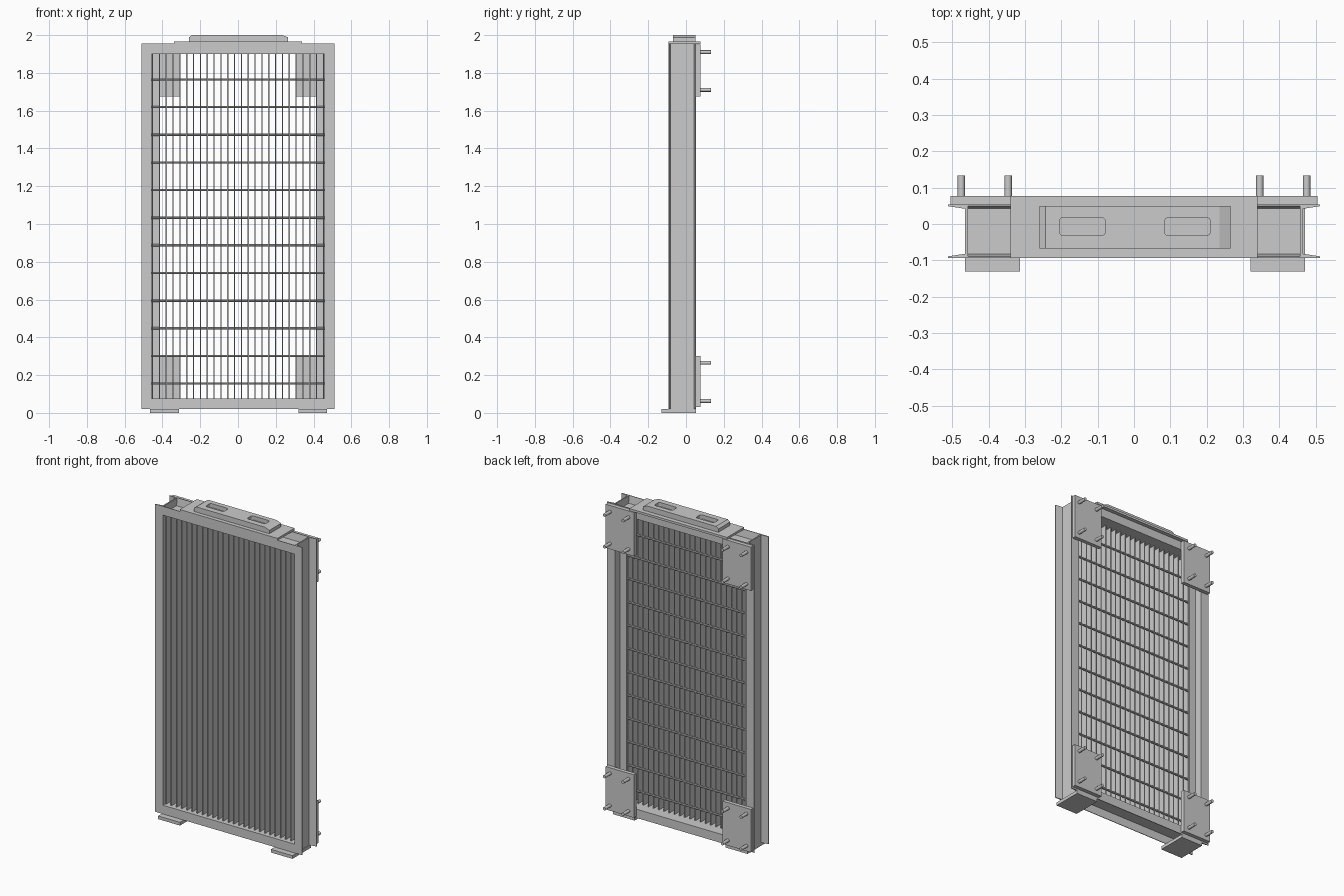
import bpy, bmesh, math
from mathutils import Matrix, Vector

if "Cube" in bpy.data.objects:
    bpy.data.objects.remove(bpy.data.objects["Cube"])


def finish(name, bm):
    bmesh.ops.recalc_face_normals(bm, faces=bm.faces)
    me = bpy.data.meshes.new(name)
    bm.to_mesh(me)
    bm.free()
    ob = bpy.data.objects.new(name, me)
    bpy.context.collection.objects.link(ob)
    return ob


def add_box(bm, x0, x1, y0, y1, z0, z1):
    m = Matrix.Translation(((x0 + x1) / 2, (y0 + y1) / 2, (z0 + z1) / 2))
    m = m @ Matrix.Diagonal((x1 - x0, y1 - y0, z1 - z0, 1))
    bmesh.ops.create_cube(bm, size=1, matrix=m)


def box(name, *dims):
    bm = bmesh.new()
    add_box(bm, *dims)
    return finish(name, bm)


def add_rod(bm, p0, p1, r, seg):
    p0, p1 = Vector(p0), Vector(p1)
    rot = (p1 - p0).to_track_quat('Z', 'Y').to_matrix().to_4x4()
    bmesh.ops.create_cone(bm, cap_ends=True, segments=seg, radius1=r, radius2=r,
                          depth=(p1 - p0).length,
                          matrix=Matrix.Translation((p0 + p1) / 2) @ rot)


def prism(name, pts, sweep):
    bm = bmesh.new()
    face = bm.faces.new([bm.verts.new(p) for p in pts])
    ext = bmesh.ops.extrude_face_region(bm, geom=[face])
    bmesh.ops.translate(bm, vec=sweep,
                        verts=[v for v in ext['geom'] if isinstance(v, bmesh.types.BMVert)])
    return finish(name, bm)


def smooth(ob):
    bpy.ops.object.select_all(action='DESELECT')
    ob.select_set(True)
    bpy.context.view_layer.objects.active = ob
    bpy.ops.object.shade_smooth_by_angle()


# Frame: tapered channels with flanges facing outward (outward offset, y)
channel = [(0, -.093), (.055, -.093), (.055, -.089), (.008, -.082), (.008, .042),
           (.055, .049), (.055, .053), (0, .053)]
for side, s in (("left", -1), ("right", 1)):
    prism(f"{side}_channel", [(s * (.457 + o), y, .02) for o, y in channel], (0, 0, 1.935))
prism("top_channel", [(-.457, y, 1.9 + o) for o, y in channel], (.914, 0, 0))
prism("bottom_channel", [(-.457, y, .075 - o) for o, y in channel], (.914, 0, 0))

# Grating: vertical slats and horizontal tie rods
bm = bmesh.new()
for i in range(26):
    x = -.4525 + i * .0362
    add_box(bm, x - .003, x + .003, -.07, -.012, .075, 1.9)
finish("grating_slats", bm)
bm = bmesh.new()
for i in range(12):
    z = .155 + i * .1464
    add_rod(bm, (-.457, -.012, z), (.457, -.012, z), .006, 8)
smooth(finish("grating_rods", bm))

# Retaining strips behind the grating
for side, s in (("left", -1), ("right", 1)):
    a, b = sorted((s * .457, s * .412))
    box(f"{side}_retaining_strip", a, b, -.006, .002, .075, 1.9)

# Rear mounting plates, each with four studs
for side, s in (("left", -1), ("right", 1)):
    for level, z0, z1, studs in (("lower", .03, .30, (.063, .265)),
                                 ("upper", 1.675, 1.95, (1.71, 1.91))):
        a, b = sorted((s * .505, s * .308))
        box(f"{side}_{level}_mount_plate", a, b, .053, .077, z0, z1)
        bm = bmesh.new()
        for x in (.346, .475):
            for z in studs:
                add_rod(bm, (s * x, .07, z), (s * x, .133, z), .01, 16)
        smooth(finish(f"{side}_{level}_studs", bm))

# Feet
box("left_foot", -.465, -.313, -.13, .053, 0, .02)
box("right_foot", .32, .47, -.13, .053, 0, .02)

# Top cover plate and raised lifting block with two hand slots
box("top_cover_plate", -.34, .34, -.093, .077, 1.953, 1.967)
block = prism("lifting_block",
              [(-.26, -.068, 1.967), (-.26, -.068, 1.988), (-.243, -.068, 2.0),
               (.235, -.068, 2.0), (.266, -.068, 1.988), (.266, -.068, 1.967)],
              (0, .117, 0))
for side, x in (("left", -.142), ("right", .147)):
    bm = bmesh.new()
    add_box(bm, x - .063, x + .063, -.032, .018, 1.975, 2.05)
    upright = [e for e in bm.edges if abs(e.verts[0].co.z - e.verts[1].co.z) > .01]
    bmesh.ops.bevel(bm, geom=upright, offset=.011, segments=4, profile=.5, affect='EDGES')
    cutter = finish(f"{side}_slot_cutter", bm)
    cutter.hide_render = True
    cutter.hide_viewport = True
    mod = block.modifiers.new(f"{side}_slot", 'BOOLEAN')
    mod.object = cutter
    mod.operation = 'DIFFERENCE'
    mod.solver = 'EXACT'
